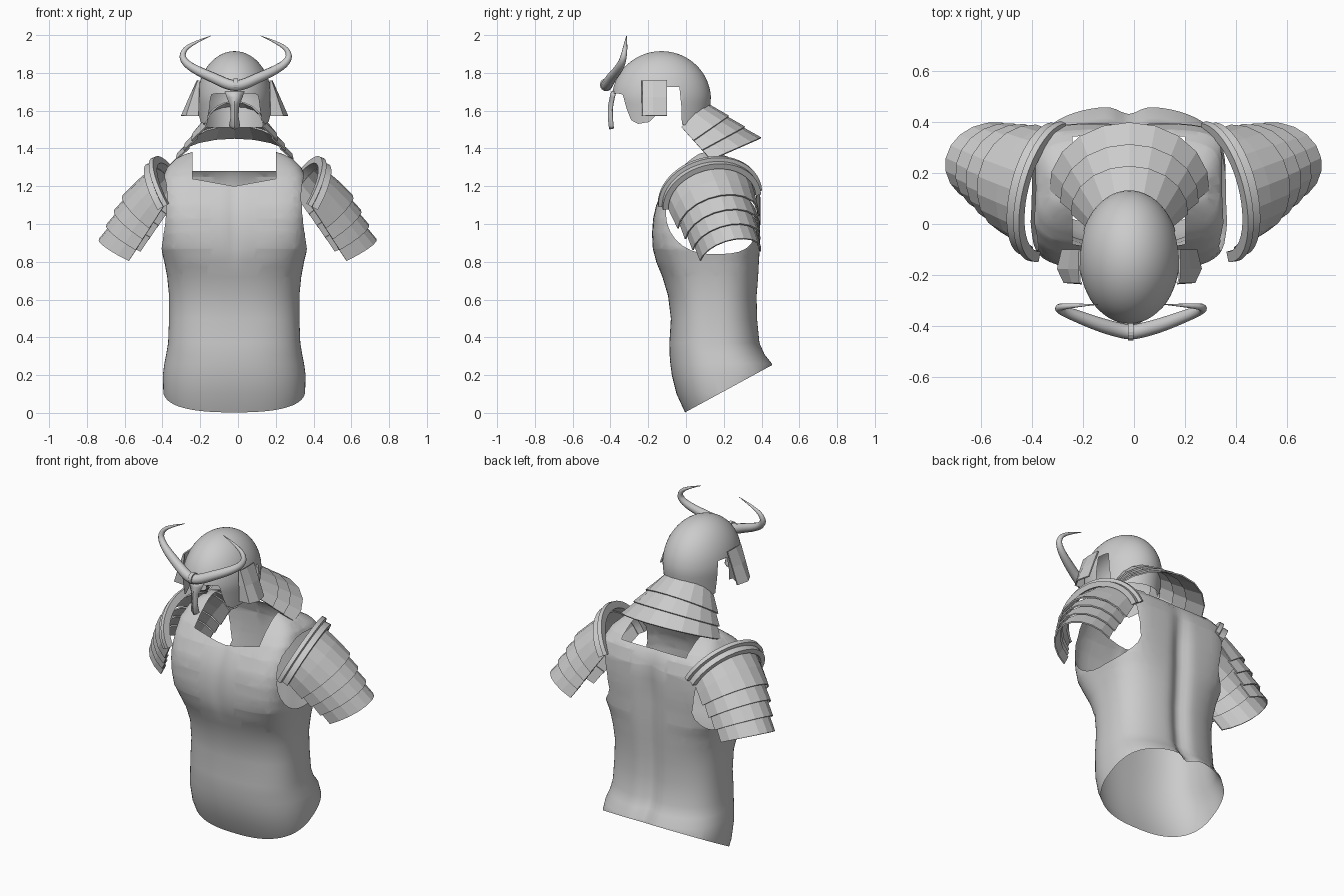
import bpy, bmesh
from math import sin, cos, asin, radians, pi, exp, copysign
from mathutils import Vector as V

if "Cube" in bpy.data.objects:
    bpy.data.objects.remove(bpy.data.objects["Cube"])


def lerp(a, b, t):
    return a + (b - a) * t


def table(rows, x):
    """Piecewise linear lookup of (key, value) rows."""
    for (a, p), (b, q) in zip(rows, rows[1:]):
        if x <= b:
            return lerp(p, q, (x - a) / (b - a))
    return rows[-1][1]


def finish(bm, name, angle=None, thick=0):
    bmesh.ops.recalc_face_normals(bm, faces=bm.faces)
    me = bpy.data.meshes.new(name)
    bm.to_mesh(me)
    bm.free()
    ob = bpy.data.objects.new(name, me)
    bpy.context.collection.objects.link(ob)
    if angle:
        me.polygons.foreach_set("use_smooth", [True] * len(me.polygons))
        me.set_sharp_from_angle(angle=radians(angle))
    if thick:
        m = ob.modifiers.new("thickness", 'SOLIDIFY')
        m.thickness, m.offset = thick, 0
    return ob


def loft(rows, wrap=False, caps=False):
    """Skin a list of equally long point rows."""
    bm = bmesh.new()
    vs = [[bm.verts.new(p) for p in r] for r in rows]
    n = len(rows[0])
    for a, b in zip(vs, vs[1:]):
        for i in range(n if wrap else n - 1):
            j = (i + 1) % n
            bm.faces.new((a[i], a[j], b[j], b[i]))
    if caps:
        bm.faces.new(vs[0])
        bm.faces.new(vs[-1])
    return bm


def punch(bm, planes, sel):
    """Cut a convex opening bounded by planes with outward normals."""
    planes = [(V(c), V(n)) for c, n in planes]
    for co, no in planes:
        fs = [f for f in bm.faces if sel(f.calc_center_median())]
        geom = fs + list({e for f in fs for e in f.edges}) + list({v for f in fs for v in f.verts})
        bmesh.ops.bisect_plane(bm, geom=geom, dist=1e-5, plane_co=co, plane_no=no)
    dead = []
    for f in bm.faces:
        c = f.calc_center_median()
        if sel(c) and all((c - co).dot(no) < 0 for co, no in planes):
            dead.append(f)
    bmesh.ops.delete(bm, geom=dead, context='FACES')


# Cuirass: rows of z, half width, front y, back y, squareness
CX = -0.02
body = [(-.03, .355, .01, .47, 2.5), (.1, .375, -.05, .475, 2.5), (.2, .378, -.075, .475, 2.5),
        (.26, .37, -.083, .46, 2.5), (.31, .36, -.087, .42, 2.5), (.37, .35, -.088, .393, 2.6),
        (.5, .345, -.08, .38, 2.6), (.62, .345, -.095, .378, 2.6), (.72, .355, -.125, .385, 2.8),
        (.8, .37, -.158, .388, 3.1), (.87, .387, -.176, .392, 3.6), (.95, .39, -.18, .392, 4.1),
        (1.03, .39, -.174, .395, 4.6), (1.1, .39, -.158, .395, 4.9), (1.18, .388, -.122, .392, 5),
        (1.25, .378, -.075, .37, 5), (1.3, .355, -.03, .33, 4.5), (1.345, .31, .02, .26, 3.8),
        (1.37, .26, .05, .2, 3.3), (1.387, .2, .09, .14, 3)]
rows = []
for z, w, yf, yb, n in body:
    row = []
    for k in range(96):
        a = 2 * pi * k / 96
        c, s = sin(a), cos(a)
        r = (abs(c) ** n + abs(s) ** n) ** (-1 / n)
        x, y = w * r * c, (yf + yb) / 2 + (yb - yf) / 2 * r * s
        if s > .3:      # spine groove
            y -= .035 * exp(-(x / .05) ** 2) * min(1, max(0, (1.3 - z) * 4))
        if s < -.3 and z > .8:   # breast line
            y += .01 * exp(-(x / .03) ** 2)
        row.append((CX + x, y, z))
    rows.append(row)
bm = loft(rows, wrap=True)
# slanted hem
bmesh.ops.bisect_plane(bm, geom=bm.faces[:] + bm.edges[:] + bm.verts[:], dist=1e-5,
                       plane_co=(0, -.01, 0), plane_no=V((0, .25, -.46)), clear_outer=True)
# armholes
ring = []
for k in range(28):
    c, s = cos(2 * pi * k / 28), sin(2 * pi * k / 28)
    e = .6 if c > 0 else .95
    ring.append((.135 + .242 * copysign(abs(c) ** e, c), 1.06 + .22 * copysign(abs(s) ** e, s)))
arm = [((0, p[0], p[1]), (0, q[1] - p[1], p[0] - q[0])) for p, q in zip(ring, ring[1:] + ring[:1])]
for s in (-1, 1):
    punch(bm, arm, lambda c: (c.x - CX) * s > .14 and c.z > .7)
# square neck, lower at the front
sides = [((CX + .22, 0, 0), (1, 0, 0)), ((CX - .22, 0, 0), (-1, 0, 0))]
top = lambda c: c.z > 1.05
punch(bm, sides + [((0, .12, 0), (0, 1, 0)), ((CX, 0, 1.2), (.18, 0, -1)), ((CX, 0, 1.2), (-.18, 0, -1))], top)
punch(bm, sides + [((0, .12, 0), (0, -1, 0)), ((0, 0, 1.28), (0, 0, -1))], top)
finish(bm, "cuirass", 50)

# Shoulder guards: arched collar and four overlapping plates
U = V((-.19, .96, .15)).normalized()


def arm_frame(t):
    c = V((.345, .13, 1.13)).lerp(V((.545, .235, .83)), t)
    el = radians(table([(-.1, 64), (0, 61), (.4, 37), (1, 24)], t))
    v = V((cos(el), 0, sin(el)))
    v = (v - U * v.dot(U)).normalized()
    h = table([(0, .212), (.4, .222), (1, .2)], t)
    return c, v, U.cross(v), lerp(.25, .155, t), h


def arch(t, phi, dr, da=0):
    c, v, n, r, h = arm_frame(t)
    return c - U * (r + dr) * cos(phi) + v * (h + dr) * sin(phi) + n * da


prof = [(-.032, -.012), (-.032, .03), (-.008, .033), (-.002, .014), (.032, .018), (.034, -.012)]
for s, side in ((-1, "left"), (1, "right")):
    flip = lambda p: (p.x * s - .002, p.y, p.z)
    rows = [[flip(arch(0, pi * k / 24, dr, da)) for da, dr in prof] for k in range(25)]
    finish(loft(rows, wrap=True, caps=True), side + "_shoulder_collar", 35)
    for i, (t0, t1) in enumerate([(.02, .4), (.36, .6), (.55, .8), (.75, 1)]):
        rows = [[flip(arch(lerp(t0, t1, q), pi * k / 10, lerp(-.014, .008, q))) for k in range(11)]
                for q in ((0, .5, 1) if i == 0 else (0, 1))]
        finish(loft(rows), f"{side}_shoulder_plate_{i + 1}", None, .008)

# Helmet bowl with brow, cheeks and ear notches
HX, HY = -.018, -.13
rim = [(0, 1.69), (30, 1.69), (39, 1.685), (44, 1.61), (50, 1.55), (60, 1.53), (75, 1.54), (82, 1.57),
       (93, 1.58), (95, 1.724), (113, 1.724), (115, 1.53), (130, 1.51), (180, 1.51)]
e0 = asin((1.73 - 1.66) / .255)
cols = []
for k in range(181):
    d = k * 2
    zb = table(rim, d if d <= 180 else 360 - d)
    a = radians(d)
    col = []
    for j in range(24):
        if j < 8:
            z = lerp(zb, 1.73, j / 8)
            r = 1 - (1.66 - z) * .45 if z < 1.66 else cos(asin((z - 1.66) / .255))
        else:
            e = lerp(e0, pi / 2, (j - 8) / 15)
            z, r = 1.66 + .255 * sin(e), cos(e)
        col.append((HX + .197 * r * sin(a), HY - .262 * r * cos(a), z))
    cols.append(col)
bm = loft(cols)
bmesh.ops.remove_doubles(bm, verts=bm.verts, dist=1e-4)
finish(bm, "helmet_bowl", 60)


# Neck guard: three flaring plates
def neck(t, k, grow):
    a = radians(lerp(-5, 185, k / 10))
    w = lerp(.17, .305, t) + grow
    yb, ye = lerp(.115, .39, t) + grow, lerp(-.01, .145, t)
    zb, ze = lerp(1.64, 1.455, t), lerp(1.51, 1.345, t)
    f = max(-.05, sin(a))
    return (HX + w * cos(a), lerp(ye, yb, f), lerp(ze, zb, f))


for i, (t0, t1) in enumerate([(-.05, .38), (.32, .69), (.64, 1)]):
    rows = [[neck(t0, k, -.012) for k in range(11)], [neck(t1, k, .006) for k in range(11)]]
    finish(loft(rows), f"neck_plate_{i + 1}", None, .008)

# Side wings, turned back from the face and flaring downward
wing = [(.19, -.232), (.255, -.228), (.28, -.175), (.262, -.1)]
for s, side in ((-1, "left"), (1, "right")):
    rows = [[(HX + s * lerp(.185, x, q), y, z) for x, y in wing] for q, z in ((.12, 1.76), (.55, 1.67), (1, 1.572))]
    finish(loft(rows), side + "_wing", None, .008)

# Nose guard
outline = [(.05, -.385, 1.7), (.04, -.392, 1.67), (.022, -.4, 1.63), (.017, -.402, 1.57), (.026, -.398, 1.52), (.008, -.395, 1.505)]
rows = [[(HX - w, y + .01, z), (HX, y - .006, z), (HX + w, y + .01, z)] for w, y, z in outline]
finish(loft(rows), "nose_guard", 40, .012)

# Crest horns as one tapered tube
half = [(.05, -.415, 1.742, 1), (.12, -.395, 1.775, .95), (.2, -.365, 1.81, .85), (.265, -.34, 1.85, .7),
        (.288, -.328, 1.895, .55), (.25, -.32, 1.95, .35), (.13, -.315, 1.997, .04)]
path = [(-x, y, z, r) for x, y, z, r in reversed(half)] + [(0, -.425, 1.73, 1)] + half
cu = bpy.data.curves.new("crest_horns", 'CURVE')
cu.dimensions = '3D'
cu.bevel_depth, cu.bevel_resolution, cu.use_fill_caps = .029, 3, True
sp = cu.splines.new('NURBS')
sp.points.add(len(path) - 1)
for p, (x, y, z, r) in zip(sp.points, path):
    p.co, p.radius = (x + HX + .006, y, z, 1), r
sp.order_u, sp.use_endpoint_u, sp.resolution_u = 3, True, 5
horns = bpy.data.objects.new("crest_horns", cu)
bpy.context.collection.objects.link(horns)
bpy.context.view_layer.objects.active = horns
horns.select_set(True)
bpy.ops.object.convert(target='MESH')

# Crest clip, a short band around the horns
bpy.ops.mesh.primitive_cylinder_add(vertices=16, radius=.034, depth=.022,
                                    location=(HX + .006, -.422, 1.737), rotation=(0, pi / 2, 0))
bpy.context.object.name = "crest_clip"
